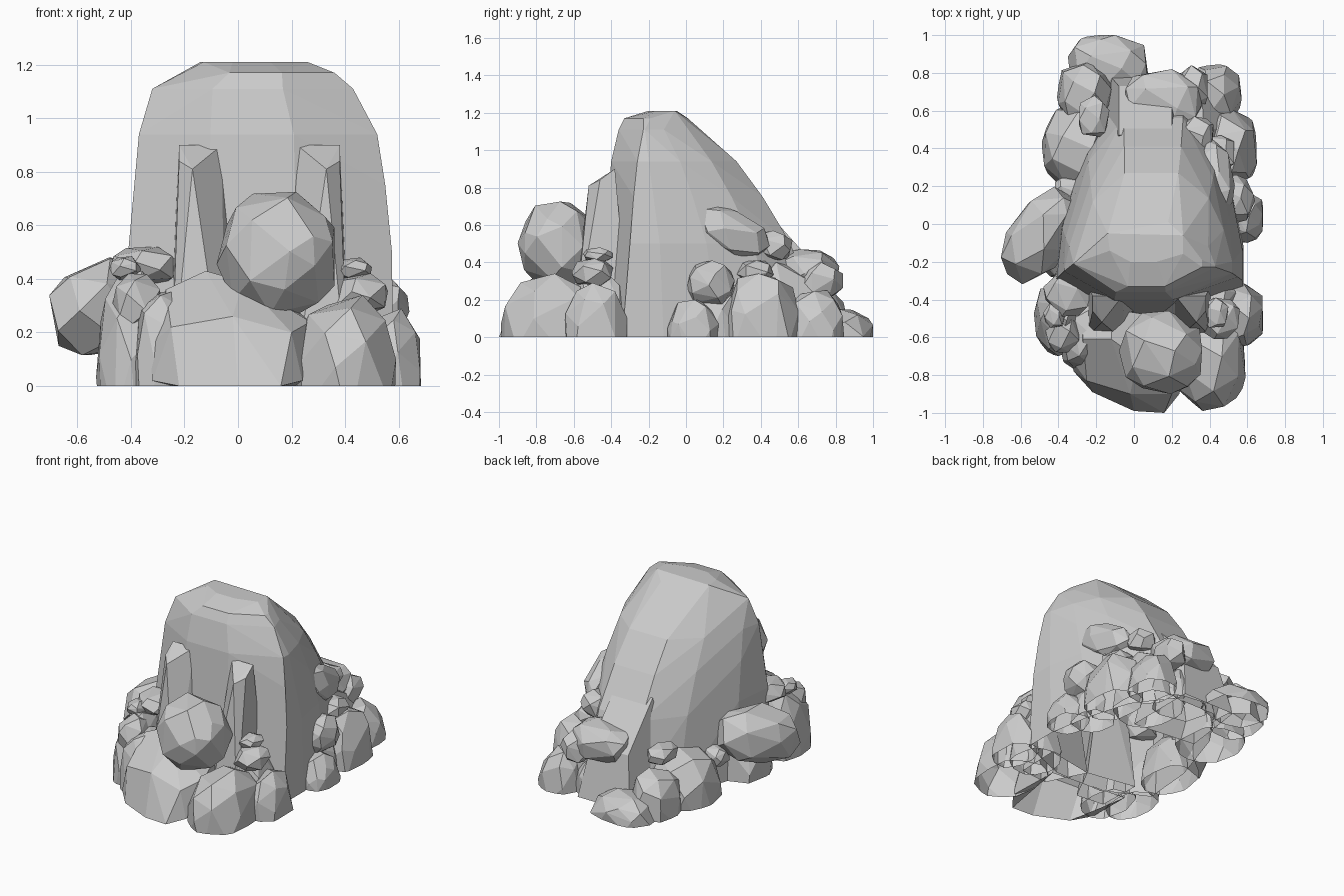
import bpy, bmesh, math, random
from mathutils import Vector, Matrix

cube = bpy.data.objects.get("Cube")
if cube:
    bpy.data.objects.remove(cube)

stone = bpy.data.materials.new("stone_grey")
stone.use_nodes = True
GREY = (0.6, 0.6, 0.6, 1)
stone.diffuse_color = GREY
stone.node_tree.nodes["Principled BSDF"].inputs["Base Color"].default_value = GREY


def hull_object(name, points, matrix=Matrix(), merge_angle=9):
    """Faceted convex rock through the points, open where it meets the ground."""
    bm = bmesh.new()
    for p in points:
        bm.verts.new(matrix @ Vector(p))
    result = bmesh.ops.convex_hull(bm, input=bm.verts)
    loose = {v for v in result["geom_interior"] if isinstance(v, bmesh.types.BMVert)}
    bmesh.ops.delete(bm, geom=list(loose), context="VERTS")
    bmesh.ops.dissolve_limit(bm, angle_limit=math.radians(merge_angle),
                             verts=bm.verts, edges=bm.edges)
    bmesh.ops.bisect_plane(bm, geom=bm.verts[:] + bm.edges[:] + bm.faces[:], dist=1e-5,
                           plane_co=(0, 0, 0), plane_no=(0, 0, -1), clear_outer=True)
    base = [f for f in bm.faces if all(abs(v.co.z) < 1e-4 for v in f.verts)]
    bmesh.ops.delete(bm, geom=base, context="FACES")
    bmesh.ops.recalc_face_normals(bm, faces=bm.faces)
    mesh = bpy.data.meshes.new(name)
    bm.to_mesh(mesh)
    bm.free()
    mesh.materials.append(stone)
    obj = bpy.data.objects.new(name, mesh)
    bpy.context.collection.objects.link(obj)
    return obj


def boulder_points(half, count, seed, power):
    """Jittered, slightly squared sphere points scaled to fill a box exactly."""
    rng = random.Random(seed)
    pts = []
    for i in range(count):
        z = 1 - 2 * (i + 0.5) / count
        a = i * math.pi * (3 - math.sqrt(5)) + rng.uniform(-0.3, 0.3)
        r = math.sqrt(1 - z * z)
        raw = (r * math.cos(a), r * math.sin(a), z + rng.uniform(-0.08, 0.08))
        pts.append([math.copysign(abs(c) ** power, c) for c in raw])
    for k in range(3):
        low, high = min(p[k] for p in pts), max(p[k] for p in pts)
        for p in pts:
            p[k] = ((p[k] - low) / (high - low) * 2 - 1) * half[k]
    return pts


def boulder(name, centre, half, seed, tilt=0, turn=0, count=26, power=0.85):
    matrix = (Matrix.Translation(centre) @ Matrix.Rotation(math.radians(turn), 4, "Z")
              @ Matrix.Rotation(math.radians(tilt), 4, "X"))
    return hull_object(name, boulder_points(half, count, seed, power), matrix)


def ground_rock(name, x, y, rx, ry, height, seed):
    """Dome-shaped rock standing on the ground."""
    return boulder(name, (x, y, 0), (rx, ry, height), seed, count=34, power=0.8)


# Main rock: one footprint fitted to a box at each level.
# The front bulges, so its two corners are set back by a fixed amount.
footprint = [(0, 0, .15), (.3, 0, 0), (.65, 0, 0), (1, 0, .14), (1, .3, 0), (.95, .55, 0),
             (.86, .8, 0), (.68, 1, 0), (.36, 1, 0), (.17, .77, 0), (.03, .42, 0)]
levels = [  # height, left, right, front, back
    (0, -.42, .58, -.48, .72), (.5, -.41, .575, -.44, .56), (.75, -.39, .55, -.42, .41),
    (.94, -.37, .52, -.4, .27), (1.11, -.32, .43, -.36, .08), (1.17, -.2, .36, -.33, .01),
    (1.21, -.14, .26, -.2, -.06)]
main_points = [(l + u * (r - l), f + v * (b - f) + back, z)
               for z, l, r, f, b in levels for u, v, back in footprint]
hull_object("main_rock", main_points, merge_angle=4)

# Pair of upright shards on the front, mirrored about the rock's middle
shard = [(-.22, -.38, .9), (-.06, -.38, .9), (-.17, -.52, .81), (-.22, -.46, .84),
         (-.26, -.3, 0), (.08, -.36, 0), (-.05, -.62, 0), (-.25, -.6, 0)]
for side, sign in (("right", 1), ("left", -1)):
    hull_object("front_shard_" + side, [(.08 + sign * (x - .08), y, z) for x, y, z in shard])

# Broad slab leaning on the back
hull_object("back_slab", [(-.08, .47, .63), (.2, .47, .63), (-.14, .8, 0), (.25, .8, 0),
                          (-.2, .35, 0), (.25, .3, 0), (-.08, .73, .34), (.2, .73, .34)])

# Large leaning boulder at the front, running diagonally
hull_object("front_boulder", [
    (-.32, -.78, .02), (-.33, -.72, .15), (-.27, -.61, .36), (-.12, -.61, .43),
    (.02, -.71, .39), (.27, -.75, .24), (.24, -.9, .02), (.16, -1, .0), (0, -.99, 0),
    (-.02, -.9, .26), (.2, -.9, .2), (-.25, -.83, .22), (-.3, -.45, .1), (.2, -.5, .3),
    (-.12, -.45, .39), (-.28, -.42, .3), (-.3, -.45, 0), (.25, -.5, 0), (-.22, -.89, 0)])

# Rocks standing on the ground: x, y, half width, half depth, height
ground_rocks = {
    "front_left": (.4, -.73, .19, .26, .34),
    "front_left_outer": (.57, -.48, .12, .17, .29),
    "front_left_inner": (.42, -.46, .15, .17, .36),
    "front_right": (-.4, -.5, .13, .2, .43),
    "front_right_inner": (-.27, -.58, .14, .2, .36),
    "side_left": (.57, .04, .12, .14, .2),
    "side_left_inner": (.47, .16, .13, .14, .26),
    "side_left_back": (.5, .4, .15, .21, .34),
    "back_left_inner": (.3, .5, .2, .24, .4),
    "back_left": (.43, .69, .14, .16, .25),
    "back_middle": (.16, .64, .18, .15, .26),
    "side_right_back": (-.29, .4, .2, .23, .31),
    "back_right": (-.26, .7, .15, .17, .28),
    "back_right_low": (-.14, .83, .22, .17, .15),
    "side_right_front": (-.38, -.1, .15, .2, .3),
}
for seed, (name, spec) in enumerate(ground_rocks.items()):
    ground_rock(name + "_ground_rock", *spec, seed)

# Round boulder perched at the front
boulder("perched_round_boulder", (.14, -.68, .49), (.22, .22, .235), 5, count=30, power=.9)
# Long boulder overhanging the right side
boulder("right_overhanging_boulder", (-.5, -.07, .3), (.16, .27, .18), 8, tilt=9, turn=-35)
# Boulders resting high on the back and left
boulder("back_high_boulder", (.155, .63, .355), (.205, .19, .115), 3, power=.75)
boulder("left_tilted_boulder", (.42, .235, .56), (.11, .22, .115), 4, tilt=-27, turn=6)
boulder("left_side_boulder", (.53, .13, .29), (.11, .13, .12), 6)

# Small stones wedged between the others: centre, half sizes
small_stones = {
    "front_right_top": ((-.35, -.36, .45), (.13, .13, .07)),
    "front_right_cap": ((-.42, -.48, .44), (.06, .07, .045)),
    "front_right_wedge": ((-.38, -.58, .31), (.09, .1, .11)),
    "front_left_cap": ((.43, -.47, .44), (.07, .08, .04)),
    "front_left_wedge": ((.45, -.5, .34), (.11, .11, .08)),
    "left_back_upper": ((.32, .47, .49), (.1, .1, .08)),
    "left_back_lower": ((.44, .37, .35), (.09, .1, .06)),
    "back_left_top": ((.3, .72, .3), (.09, .12, .1)),
    "back_right_upper": ((-.21, .57, .33), (.08, .11, .06)),
    "right_gap": ((-.34, .17, .2), (.08, .08, .07)),
}
for seed, (name, (centre, half)) in enumerate(small_stones.items()):
    boulder(name + "_stone", centre, half, seed + 20, count=18)
